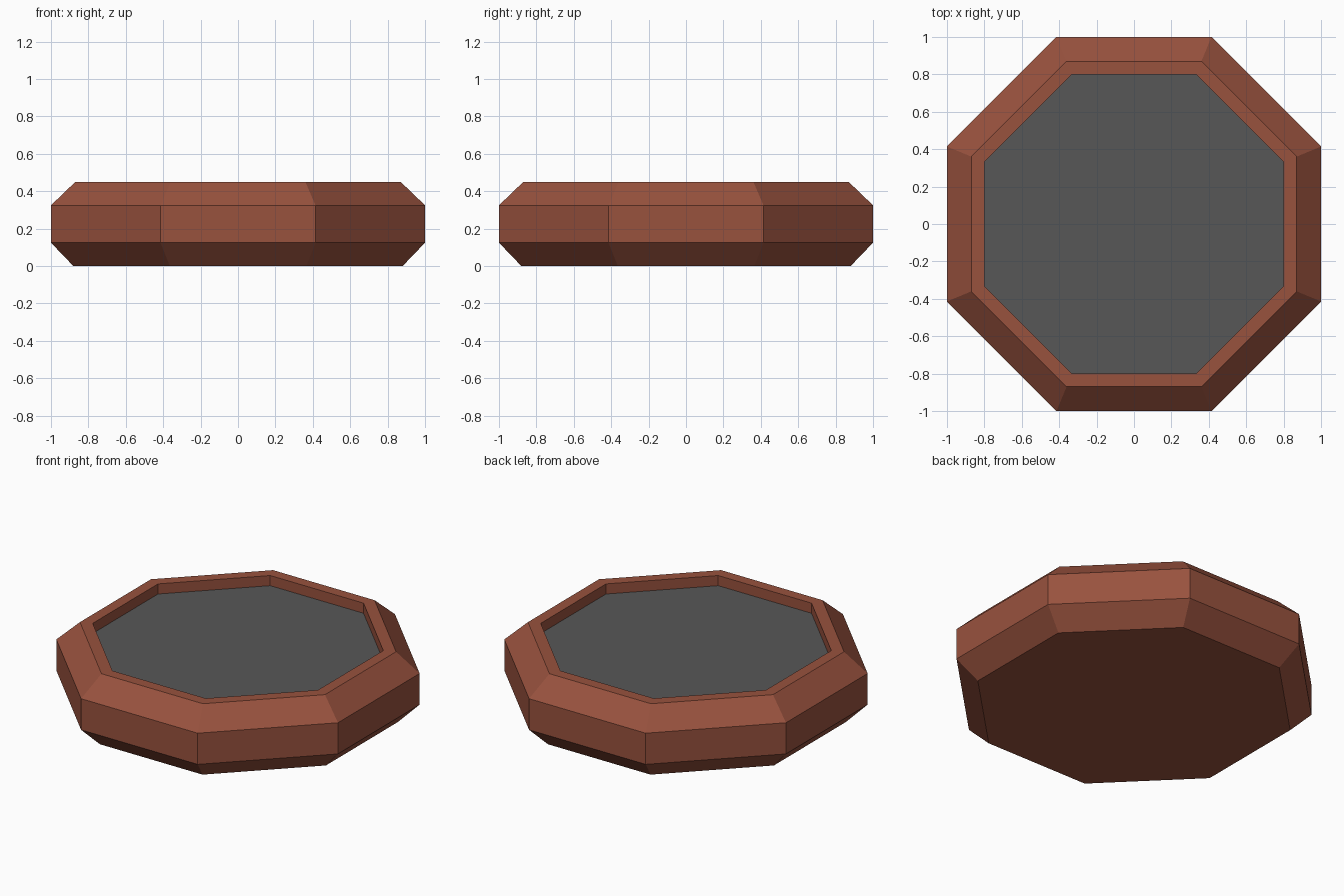
import bpy
import bmesh
from math import cos, sin, pi

SIDES = 8


def material(name, colour):
    mat = bpy.data.materials.new(name)
    mat.use_nodes = True
    mat.diffuse_color = colour
    mat.node_tree.nodes["Principled BSDF"].inputs["Base Color"].default_value = colour
    return mat


def ring(bm, apothem, z):
    """Octagon with flat sides facing the axes; apothem is centre to side."""
    radius = apothem / cos(pi / SIDES)
    angles = [(i + 0.5) * 2 * pi / SIDES for i in range(SIDES)]
    return [bm.verts.new((radius * cos(a), radius * sin(a), z)) for a in angles]


def finish(bm, name, mat):
    mesh = bpy.data.meshes.new(name)
    bm.to_mesh(mesh)
    bm.free()
    mesh.materials.append(mat)
    obj = bpy.data.objects.new(name, mesh)
    bpy.context.collection.objects.link(obj)
    return obj


cube = bpy.data.objects.get("Cube")
if cube:
    bpy.data.objects.remove(cube, do_unlink=True)

brown = material("reddish brown", (0.314, 0.084, 0.048, 1))
grey = material("dark grey", (0.095, 0.095, 0.095, 1))

# Octagonal tray: bevelled outside, flat rim, shallow recess
FLOOR_Z = 0.385
profile = [(0.88, 0), (1, 0.125), (1, 0.325), (0.87, 0.45), (0.8, 0.45), (0.8, FLOOR_Z)]
bm = bmesh.new()
rings = [ring(bm, a, z) for a, z in profile]
bm.faces.new(rings[0][::-1])
for low, high in zip(rings, rings[1:]):
    for i in range(SIDES):
        j = (i + 1) % SIDES
        bm.faces.new((low[i], low[j], high[j], high[i]))
finish(bm, "tray_body", brown)

# Recessed floor closing the tray
bm = bmesh.new()
bm.faces.new(ring(bm, 0.8, FLOOR_Z))
finish(bm, "recessed_floor", grey)
